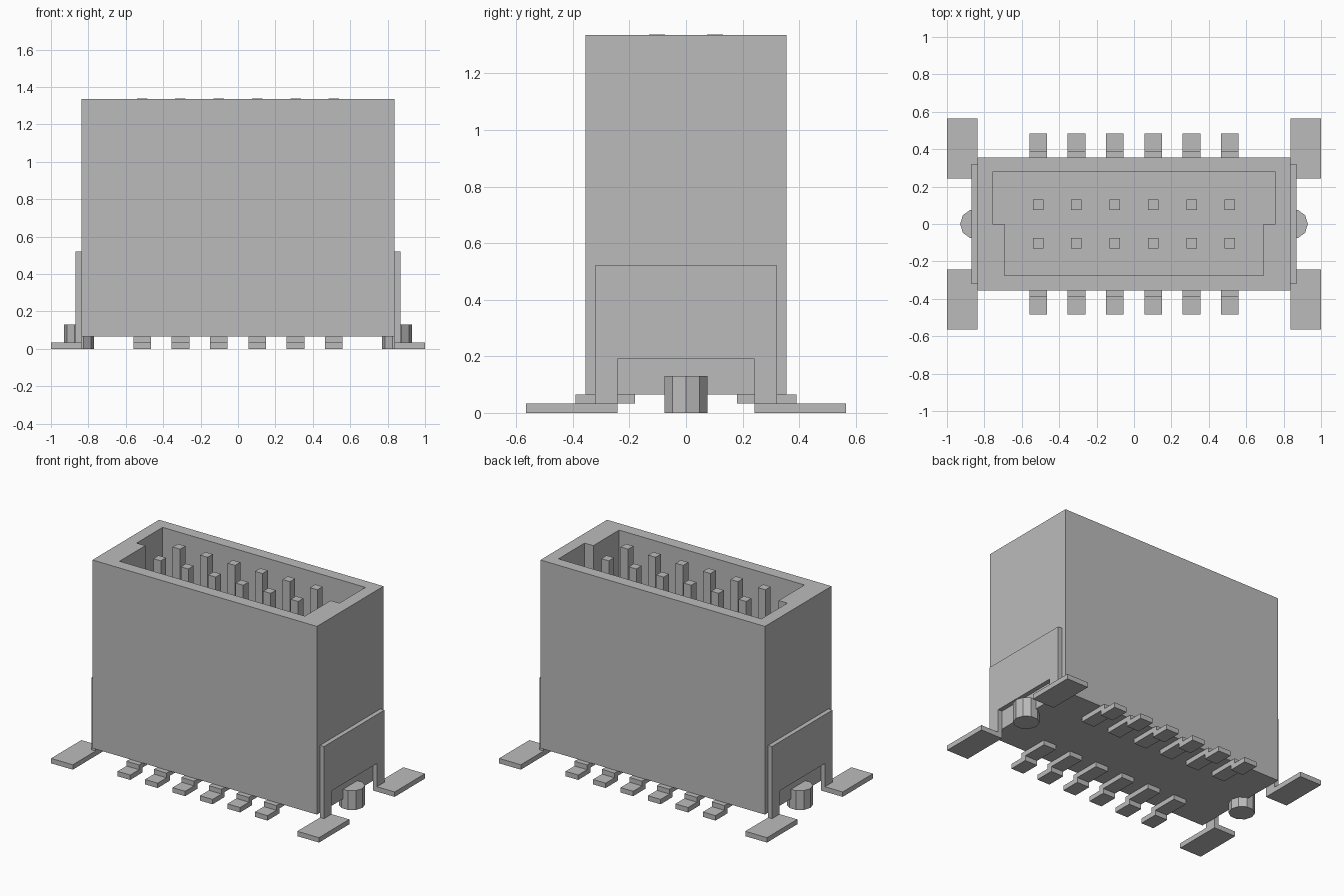
import bpy
import bmesh
import math
from mathutils import Vector

cube = bpy.data.objects.get("Cube")
if cube:
    bpy.data.objects.remove(cube, do_unlink=True)

GREY = (0.5, 0.5, 0.5, 1)
mat = bpy.data.materials.new("light grey")
mat.use_nodes = True
mat.diffuse_color = GREY
mat.node_tree.nodes["Principled BSDF"].inputs["Base Color"].default_value = GREY


def extrude(name, points, axis, start, end):
    """Prism: a 2D profile swept from start to end along x or z."""
    bm = bmesh.new()
    place = (lambda a, b: (start, a, b)) if axis == "x" else (lambda a, b: (a, b, start))
    face = bm.faces.new([bm.verts.new(place(a, b)) for a, b in points])
    res = bmesh.ops.extrude_face_region(bm, geom=[face])
    step = Vector((end - start, 0, 0)) if axis == "x" else Vector((0, 0, end - start))
    moved = [v for v in res["geom"] if isinstance(v, bmesh.types.BMVert)]
    bmesh.ops.translate(bm, verts=moved, vec=step)
    bmesh.ops.recalc_face_normals(bm, faces=bm.faces)
    mesh = bpy.data.meshes.new(name)
    bm.to_mesh(mesh)
    bm.free()
    mesh.materials.append(mat)
    obj = bpy.data.objects.new(name, mesh)
    bpy.context.collection.objects.link(obj)
    return obj


def rect(x0, x1, y0, y1):
    return [(x0, y0), (x1, y0), (x1, y1), (x0, y1)]


BASE, TOP, FLOOR = 0.065, 1.335, 0.4
SHEET = 0.033

# Housing with a keyed cavity, wider at the back
housing = extrude("housing", rect(-0.838, 0.838, -0.355, 0.355), "z", BASE, TOP)
half = [(0.692, -0.275), (0.692, 0), (0.757, 0), (0.757, 0.278)]
outline = half + [(-x, y) for x, y in reversed(half)]
cutter = extrude("cavity_cutter", outline, "z", FLOOR, TOP + 0.1)
cutter.hide_render = True
cut = housing.modifiers.new("cavity", "BOOLEAN")
cut.operation = "DIFFERENCE"
cut.solver = "EXACT"
cut.object = cutter
bpy.context.view_layer.objects.active = housing
bpy.ops.object.modifier_apply(modifier=cut.name)
bpy.data.objects.remove(cutter, do_unlink=True)

# Contact pins and bent solder leads, in two rows
lead = [(0.18, SHEET), (0.355, SHEET), (0.355, 0), (0.485, 0),
        (0.485, SHEET), (0.39, SHEET), (0.39, BASE), (0.18, BASE)]
for side, row in ((-1, "front"), (1, "back")):
    for i in range(6):
        x, y = (i - 2.5) * 0.205, side * 0.103
        extrude(f"{row}_pin_{i + 1}", rect(x - 0.028, x + 0.028, y - 0.028, y + 0.028),
                "z", FLOOR - 0.02, TOP + 0.003)
        extrude(f"{row}_lead_{i + 1}", [(side * a, b) for a, b in lead],
                "x", x - 0.047, x + 0.047)

# End brackets, solder feet and locating pegs
arch = [(0.322, SHEET), (0.322, 0.52), (-0.322, 0.52), (-0.322, SHEET),
        (-0.242, SHEET), (-0.242, 0.19), (0.242, 0.19), (0.242, SHEET)]
for s, end in ((-1, "right"), (1, "left")):
    extrude(f"{end}_bracket", arch, "x", s * 0.838, s * 0.868)
    for t, row in ((-1, "front"), (1, "back")):
        extrude(f"{end}_{row}_foot", rect(s * 0.838, s, t * 0.242, t * 0.565), "z", 0, SHEET)
    peg = [(s * 0.85 + 0.08 * math.cos(k * math.pi / 5), 0.08 * math.sin(k * math.pi / 5))
           for k in range(10)]
    extrude(f"{end}_peg", peg, "z", 0, 0.13)
